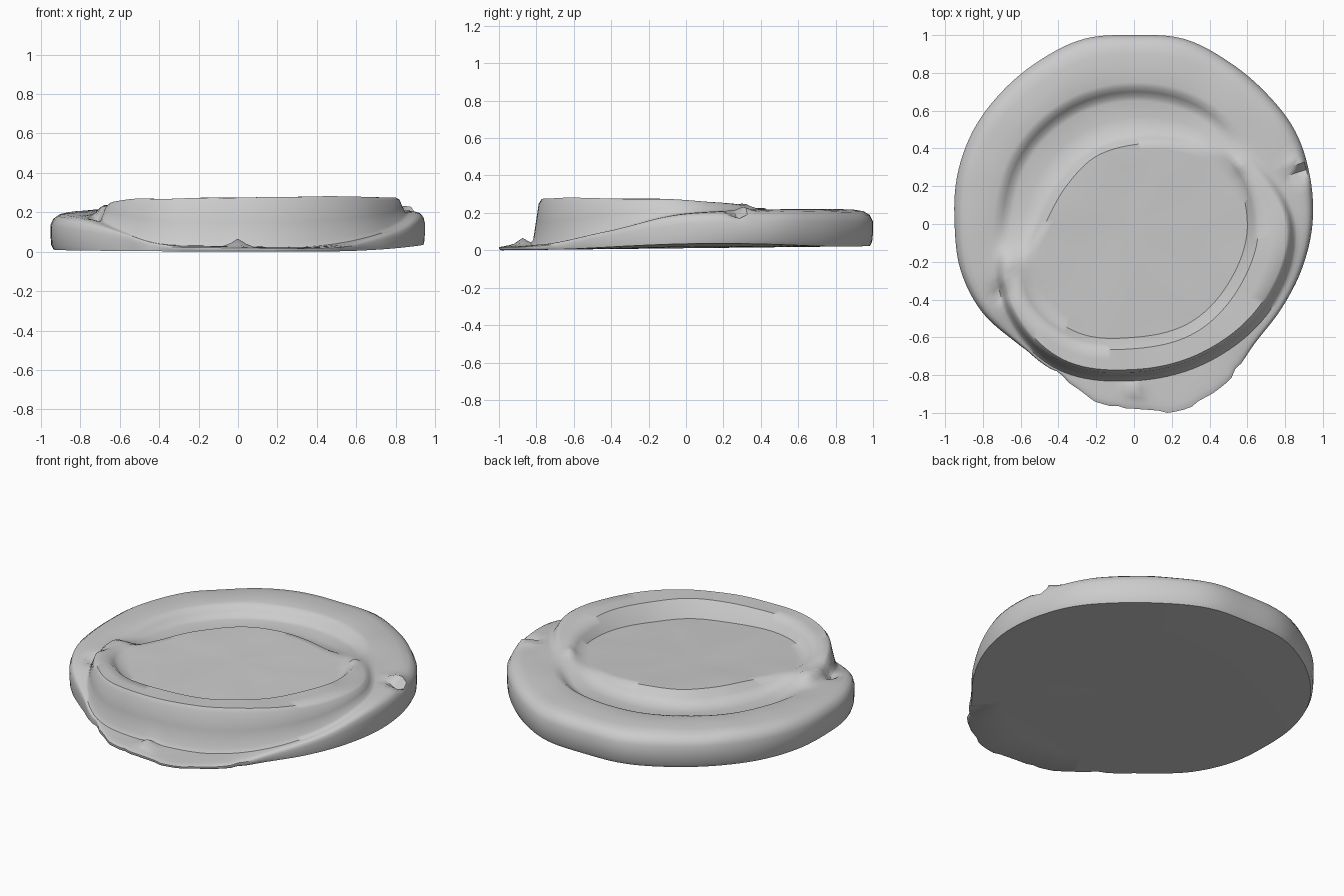
import bpy
import bmesh
import math
import random
from mathutils import Vector, noise

random.seed(4)
SEGMENTS = 144

old = bpy.data.objects.get("Cube")
if old:
    bpy.data.objects.remove(old, do_unlink=True)

# Outlines as radii around the disc, counter-clockwise from +x in equal steps
OUTLINE = [.945, .965, .985, .985, .995, 1.015, 1.0, 1.015, 1.0, .99, .985, .97,
           .95, .95, .93, .885, .88, .95, .985, 1.015, .97, .9, .9, .92]
FLOOR_EDGE = [.6, .58, .48, .42, .41, .41, .47, .64, .65, .60, .60, .59]
STEP_EDGE = [.83, .71, .71, .70, .70, .70, .70, .79, .84, .80, .80, .825]
# Heights inside and outside the step, in the same order
INNER_HEIGHT = [.268, .235, .17, .16, .155, .155, .17, .25, .27, .275, .28, .278]
OUTER_HEIGHT = [.195, .22, .22, .22, .22, .215, .195, .165, .05, .03, .03, .1]

# Local lumps and pits: x, y, height, size
LUMPS = [(.86, .32, .04, .03), (.88, .27, -.07, .03), (-.66, -.2, .025, .05),
         (-.7, -.36, -.04, .04), (0, -.87, .04, .04), (.56, .31, .015, .03)]


def around(table, angle):
    """Smooth cyclic interpolation of a table."""
    n = len(table)
    pos = angle / math.tau * n
    i = int(pos)
    t = pos - i
    a, b, c, d = (table[(i + k) % n] for k in (-1, 0, 1, 2))
    return b + .5 * t * (c - a + t * (2 * a - 5 * b + 4 * c - d
                                      + t * (3 * (b - c) + d - a)))


def mix(a, b, t):
    return a + (b - a) * t


def underside(x, y):
    return .012 + .011 * y + .12 * max(0, x - .5) ** 2


def floor_height(x, y):
    """The sunken middle tilts down towards the front left."""
    return .21 + .03 * (y - x)


def section(angle):
    """Radius and height from the middle of the top down to the foot."""
    ca, sa = math.cos(angle), math.sin(angle)
    floor = around(FLOOR_EDGE, angle)
    step = around(STEP_EDGE, angle)
    inner = around(INNER_HEIGHT, angle)
    outer = around(OUTER_HEIGHT, angle)
    rim = max(around(OUTLINE, angle), step + .045)
    if outer < .05:
        rim += random.uniform(-.012, .006)      # ragged skirt edge
    foot = underside(rim * ca, rim * sa)
    outer = max(outer, foot + .015)
    # Sunken floor and the lip or trough around it
    points = [(r, floor_height(r * ca, r * sa))
              for r in (floor * k for k in (.25, .5, .75, .92, 1))]
    lip = floor + .06
    points += [(floor + .03, mix(points[-1][1], inner, .55)), (lip, inner)]
    # Step: a steep wall at the front, a soft slope at the back
    steep = min(1, max(0, (inner - outer) / .06))
    half = mix(.05, .03, steep)
    points.append((mix(lip, step - half, .5), inner))
    points += [(step + half * k, mix(inner, outer, t)) for k, t in
               ((-1, 0), (-.5, .1), (0, .5), (.5, .9), (1, 1))]
    # Rounded outer rim
    start = step + half
    points += [(mix(start, rim, k), mix(foot, outer, h)) for k, h in
               ((.3, 1), (.6, .985), (.8, .94), (.93, .84), (1, .66),
                (1, .38), (.98, .12), (.93, 0))]
    return points


def relief(x, y, z):
    """Adds the lumps and a soft hand-shaped unevenness to the top."""
    for lx, ly, height, size in LUMPS:
        z += height * math.exp(-((x - lx) ** 2 + (y - ly) ** 2) / size ** 2)
    return z + .006 * noise.noise(Vector((x * 4, y * 4, 0)))


def build_dish():
    bm = bmesh.new()
    columns = []
    for s in range(SEGMENTS):
        angle = math.tau * s / SEGMENTS
        column = []
        points = section(angle)
        for i, (r, z) in enumerate(points):
            x, y = r * math.cos(angle), r * math.sin(angle)
            if i < len(points) - 4:
                z = max(relief(x, y, z), underside(x, y) + .01)
            column.append(bm.verts.new((x, y, z)))
        # Underside rings
        for k in (.8, .5):
            r = points[-1][0] * k
            x, y = r * math.cos(angle), r * math.sin(angle)
            column.append(bm.verts.new((x, y, underside(x, y))))
        columns.append(column)
    top = bm.verts.new((0, 0, floor_height(0, 0)))
    bottom = bm.verts.new((0, 0, underside(0, 0)))
    for s, left in enumerate(columns):
        right = columns[(s + 1) % SEGMENTS]
        bm.faces.new((top, left[0], right[0]))
        bm.faces.new((bottom, right[-1], left[-1]))
        for i in range(len(left) - 1):
            bm.faces.new((left[i], left[i + 1], right[i + 1], right[i]))
    bmesh.ops.recalc_face_normals(bm, faces=bm.faces)
    lowest = min(v.co.z for v in bm.verts)
    bmesh.ops.translate(bm, verts=bm.verts, vec=(0, 0, -lowest))
    mesh = bpy.data.meshes.new("dish")
    bm.to_mesh(mesh)
    bm.free()
    dish = bpy.data.objects.new("dish", mesh)
    bpy.context.collection.objects.link(dish)
    return dish


# Plain grey clay
clay = bpy.data.materials.new("grey clay")
clay.use_nodes = True
GREY = (.6, .6, .6, 1)
clay.diffuse_color = GREY
clay.node_tree.nodes["Principled BSDF"].inputs["Base Color"].default_value = GREY

dish = build_dish()
dish.data.materials.append(clay)
bpy.ops.object.select_all(action='DESELECT')
dish.select_set(True)
bpy.context.view_layer.objects.active = dish
bpy.ops.object.shade_smooth_by_angle(angle=math.radians(50))
